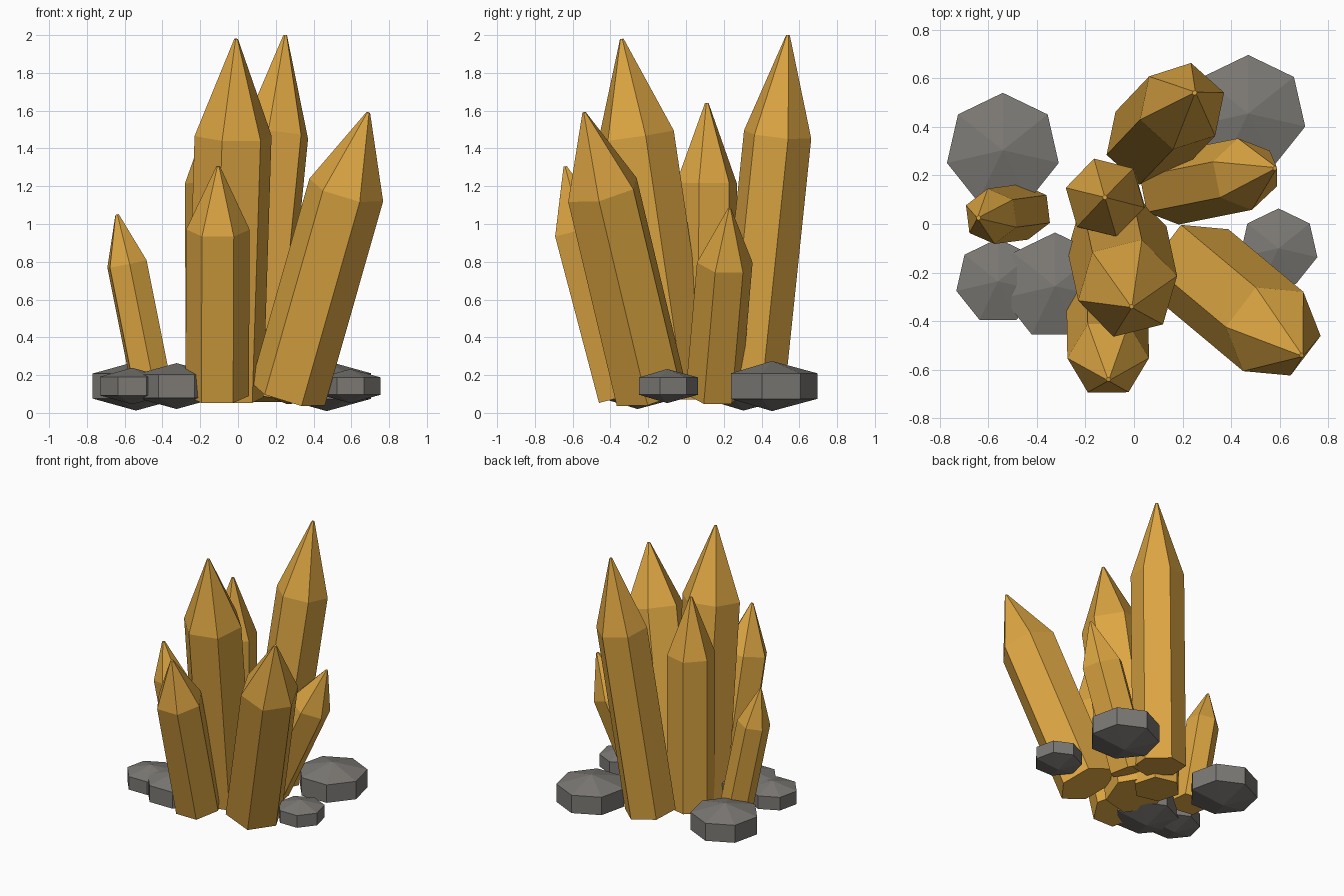
import bpy
import bmesh
import math
from mathutils import Matrix, Vector

if "Cube" in bpy.data.objects:
    bpy.data.objects.remove(bpy.data.objects["Cube"], do_unlink=True)


def make_material(name, colour):
    mat = bpy.data.materials.new(name)
    mat.use_nodes = True
    mat.diffuse_color = (*colour, 1)
    mat.node_tree.nodes["Principled BSDF"].inputs["Base Color"].default_value = (*colour, 1)
    return mat


GOLD = make_material("amber_gold", (0.72, 0.38, 0.055))
GREY = make_material("stone_grey", (0.2, 0.19, 0.175))


def lathe(name, profile, sides, phase, matrix, material):
    """Faceted solid from (radius, height) rings; zero radius makes a point."""
    bm = bmesh.new()
    rings = []
    for radius, height in profile:
        count = sides if radius > 0 else 1
        ring = []
        for i in range(count):
            a = math.radians(phase) + math.tau * i / sides
            ring.append(bm.verts.new((radius * math.cos(a), radius * math.sin(a), height)))
        rings.append(ring)
    for low, high in zip(rings, rings[1:]):
        for i in range(sides):
            j = (i + 1) % sides
            corners = [low[i % len(low)], low[j % len(low)],
                       high[j % len(high)], high[i % len(high)]]
            bm.faces.new(list(dict.fromkeys(corners)))
    # Flat caps where the profile does not end in a point
    if len(rings[0]) > 1:
        bm.faces.new(rings[0][::-1])
    if len(rings[-1]) > 1:
        bm.faces.new(rings[-1])
    bm.transform(matrix)
    bmesh.ops.recalc_face_normals(bm, faces=bm.faces)
    mesh = bpy.data.meshes.new(name)
    bm.to_mesh(mesh)
    bm.free()
    mesh.materials.append(material)
    obj = bpy.data.objects.new(name, mesh)
    bpy.context.collection.objects.link(obj)
    return obj


def crystal(name, base, tip, radius, shoulder, phase):
    """Six-sided prism with a pointed cap, leaning from base to tip."""
    base, tip = Vector(base), Vector(tip)
    axis = tip - base
    lean = Vector((0, 0, 1)).rotation_difference(axis).to_matrix().to_4x4()
    length = axis.length
    profile = [(radius, 0), (radius, length * shoulder), (0.01, length)]
    lathe(name, profile, 6, phase, Matrix.Translation(base) @ lean, GOLD)


def rock(name, x, y, radius):
    """Seven-sided stone with shallow pointed top and bottom."""
    wall, peak = 0.28 * radius, 0.55 * radius
    profile = [(0, -peak), (radius, -wall), (radius, wall), (0, peak)]
    lathe(name, profile, 7, 90, Matrix.Translation((x, y, 0.142)), GREY)


# Crystals: base, tip, radius, shoulder fraction, turn
crystal("centre_crystal", (-0.07, -0.06, 0.08), (-0.01, -0.34, 1.98), 0.21, 0.73, 14)
crystal("back_crystal", (0.06, 0.34, 0.08), (0.25, 0.54, 2.0), 0.183, 0.726, 18)
crystal("inner_crystal", (-0.115, 0.105, 0.07), (-0.12, 0.11, 1.64), 0.167, 0.73, -14)
crystal("left_front_crystal", (0.265, -0.185, 0.1), (0.69, -0.54, 1.59), 0.205, 0.725, -7)
crystal("left_back_crystal", (0.155, 0.145, 0.1), (0.58, 0.23, 1.08), 0.15, 0.71, -19)
crystal("right_crystal", (-0.45, 0.05, 0.1), (-0.64, 0.025, 1.05), 0.115, 0.725, 37)
crystal("front_crystal", (-0.11, -0.32, 0.09), (-0.105, -0.64, 1.305), 0.168, 0.725, 0)

# Stones around the foot
rock("right_back_rock", -0.54, 0.304, 0.236)
rock("left_back_rock", 0.47, 0.455, 0.241)
rock("right_front_rock", -0.325, -0.256, 0.221)
rock("right_outer_rock", -0.56, -0.236, 0.176)
rock("left_outer_rock", 0.595, -0.1, 0.164)
